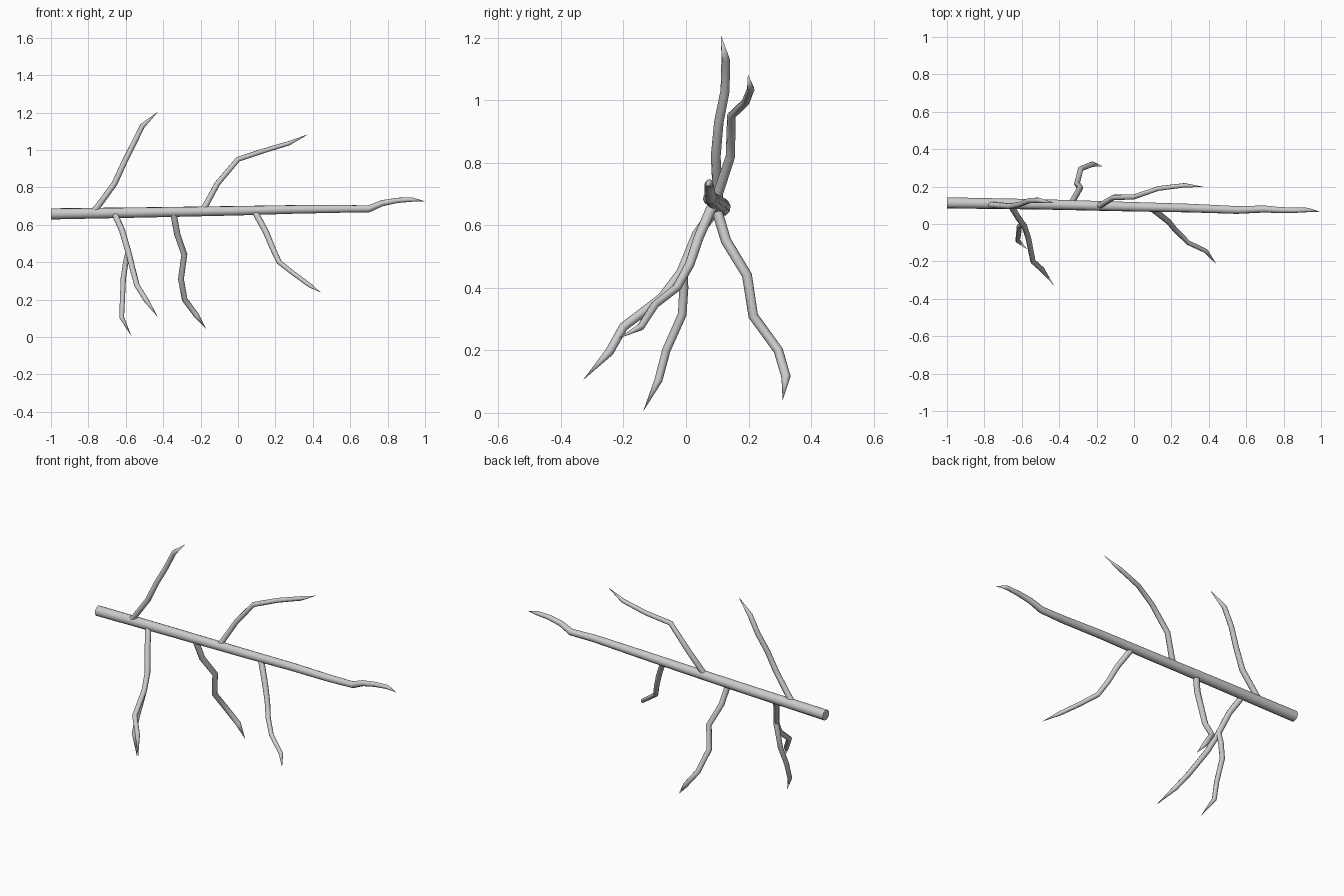
import bpy, bmesh, math
from mathutils import Vector

if "Cube" in bpy.data.objects:
    bpy.data.objects.remove(bpy.data.objects["Cube"])


def limb(name, pts, r0, r1, sides=8):
    """Sweep a tapering ring along pts, ending in a sharp point."""
    pts = [Vector(p) for p in pts]
    n = len(pts)
    bm = bmesh.new()
    side = None
    rings = []
    for i, p in enumerate(pts[:-1]):
        d_out = (pts[i + 1] - p).normalized()
        d_in = (p - pts[i - 1]).normalized() if i else d_out
        tangent = (d_in + d_out).normalized()
        if side is None:
            side = tangent.orthogonal()
        side = (side - tangent * side.dot(tangent)).normalized()
        up = tangent.cross(side)
        r = r0 + (r1 - r0) * i / (n - 2)
        ring = []
        for k in range(sides):
            a = 2 * math.pi * k / sides
            ring.append(bm.verts.new(p + r * (side * math.cos(a) + up * math.sin(a))))
        rings.append(ring)
    for a, b in zip(rings, rings[1:]):
        for k in range(sides):
            j = (k + 1) % sides
            bm.faces.new((a[k], a[j], b[j], b[k]))
    tip = bm.verts.new(pts[-1])
    for k in range(sides):
        bm.faces.new((rings[-1][k], rings[-1][(k + 1) % sides], tip))
    bm.faces.new(rings[0][::-1])
    bmesh.ops.recalc_face_normals(bm, faces=bm.faces)
    mesh = bpy.data.meshes.new(name)
    bm.to_mesh(mesh)
    bm.free()
    obj = bpy.data.objects.new(name, mesh)
    bpy.context.collection.objects.link(obj)
    bpy.context.view_layer.objects.active = obj
    bpy.ops.object.select_all(action='DESELECT')
    obj.select_set(True)
    bpy.ops.object.shade_smooth_by_angle(angle=math.radians(50))
    return obj


# Main stem, thick cut end to wispy tip
limb("main_stem", [(-1, .113, .658), (-.5, .105, .666), (0, .092, .675), (.3, .085, .682),
                   (.55, .075, .685), (.70, .08, .685), (.77, .075, .715), (.85, .073, .73),
                   (.93, .075, .735), (1, .063, .725)], .030, .012, 10)

# Upper twigs
limb("upper_left_twig", [(-.78, .105, .665), (-.755, .102, .69), (-.66, .095, .82), (-.61, .105, .93),
                         (-.56, .125, 1.03), (-.51, .127, 1.13), (-.425, .112, 1.207)], .017, .014)
limb("upper_right_twig", [(-.195, .093, .67), (-.175, .102, .70), (-.11, .142, .82), (0, .145, .95),
                          (.13, .19, .993), (.27, .207, 1.035), (.375, .198, 1.083)], .017, .012)

# Lower twigs
limb("lower_left_twig", [(-.66, .10, .66), (-.62, .035, .57), (-.585, -.015, .45), (-.565, -.075, .37),
                         (-.54, -.20, .275), (-.49, -.245, .195), (-.427, -.33, .104)], .017, .014)
limb("lower_left_offshoot", [(-.585, -.01, .46), (-.60, -.007, .40), (-.613, -.012, .315), (-.618, -.063, .20),
                             (-.622, -.088, .105), (-.57, -.137, .005)], .015, .013)
limb("lower_middle_twig", [(-.345, .095, .66), (-.325, .128, .55), (-.287, .195, .44), (-.305, .215, .31),
                           (-.285, .295, .20), (-.222, .32, .115), (-.168, .309, .04)], .017, .015)
limb("lower_right_twig", [(.09, .088, .67), (.15, .04, .56), (.185, .012, .475), (.22, -.03, .40),
                          (.29, -.10, .345), (.385, -.145, .275), (.442, -.217, .238)], .017, .012)
